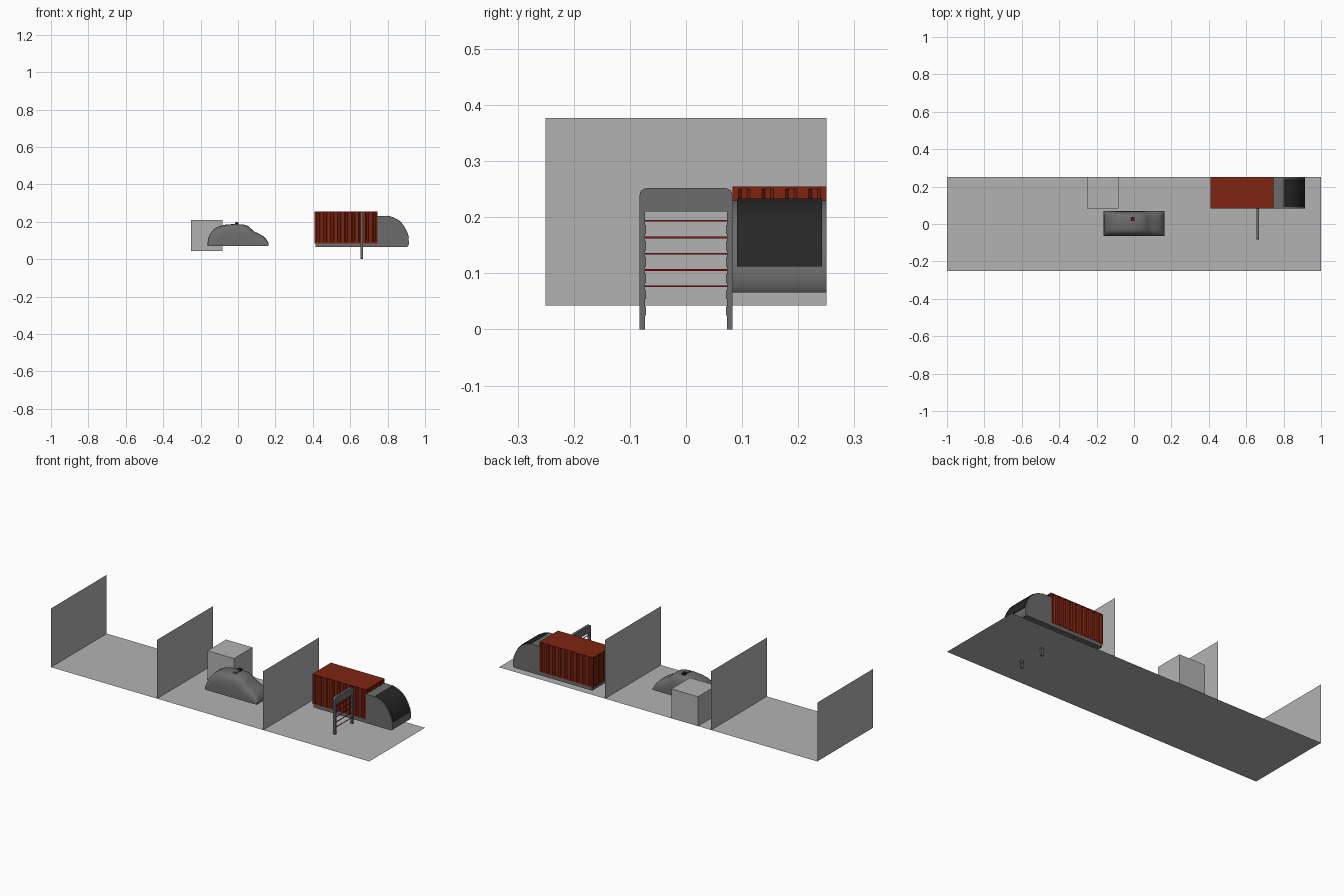
import bpy, bmesh, math
from mathutils import Vector

if "Cube" in bpy.data.objects:
    bpy.data.objects.remove(bpy.data.objects["Cube"])


def material(name, rgb):
    m = bpy.data.materials.new(name)
    m.diffuse_color = (*rgb, 1)
    m.use_nodes = True
    m.node_tree.nodes["Principled BSDF"].inputs["Base Color"].default_value = m.diffuse_color
    return m


LIGHT = material("light grey", (0.45, 0.45, 0.45))
GREY = material("dark grey", (0.15, 0.15, 0.15))
BLACK = material("black glass", (0.02, 0.02, 0.02))
RUST = material("rust red", (0.21, 0.018, 0.006))
RED = material("beam red", (0.32, 0.005, 0.015))


def make(name, verts, faces, mat, smooth=False, bevel=0):
    me = bpy.data.meshes.new(name)
    me.from_pydata([tuple(v) for v in verts], [], faces)
    bm = bmesh.new()
    bm.from_mesh(me)
    bmesh.ops.recalc_face_normals(bm, faces=bm.faces)
    bm.to_mesh(me)
    bm.free()
    me.materials.append(mat)
    ob = bpy.data.objects.new(name, me)
    bpy.context.collection.objects.link(ob)
    if bevel:
        mod = ob.modifiers.new("bevel", "BEVEL")
        mod.width, mod.segments = bevel, 2
        mod.limit_method = 'ANGLE'
        mod.angle_limit = math.radians(40)
    if smooth:
        bpy.ops.object.select_all(action='DESELECT')
        ob.select_set(True)
        bpy.context.view_layer.objects.active = ob
        bpy.ops.object.shade_smooth_by_angle(angle=math.radians(35))
    return ob


def prism(name, pts, lo, hi, axis, mat, **kw):
    """Extrude a 2D outline along an axis: the other two axes take pts in order."""
    def place(p, d):
        v = list(p)
        v.insert(axis, d)
        return v
    n = len(pts)
    verts = [place(p, lo) for p in pts] + [place(p, hi) for p in pts]
    faces = [(i, (i + 1) % n, (i + 1) % n + n, i + n) for i in range(n)]
    faces += [tuple(range(n)), tuple(range(n, 2 * n))]
    return make(name, verts, faces, mat, **kw)


def box(name, x, y, z, mat, **kw):
    return prism(name, [(x[0], y[0]), (x[1], y[0]), (x[1], y[1]), (x[0], y[1])],
                 z[0], z[1], 2, mat, **kw)


FLOOR = 0.043
QUAD = [(0, 1, 2, 3)]

# floor, three dividing walls and the block
make("floor", [(-1, -.25, FLOOR), (1, -.25, FLOOR), (1, .25, FLOOR), (-1, .25, FLOOR)], QUAD, LIGHT)
for i, x in enumerate((-1, -1 / 3, 1 / 3)):
    make(f"wall_{i + 1}", [(x, -.25, FLOOR), (x, .25, FLOOR), (x, .25, .377), (x, -.25, .377)], QUAD, LIGHT)
box("block", (-.25, -.084), (.084, .25), (FLOOR, .21), LIGHT)

# hover car: rounded sections lofted along x
stations = [(-.163, .084), (-.16, .108), (-.15, .135), (-.13, .16), (-.105, .175), (-.07, .184),
            (-.02, .188), (.03, .185), (.055, .177), (.07, .163), (.09, .146), (.11, .137),
            (.135, .123), (.152, .106), (.162, .088), (.163, .078)]
N = 18
verts = []
for x, top in stations:
    for k in range(N + 1):
        c, s = math.cos(math.pi * k / N), math.sin(math.pi * k / N)
        y = .067 * math.copysign(abs(c) ** .5, c)
        verts.append((x, y + .002, .07 + (top - .07) * max(s, 0) ** .6))
row = N + 1
faces = []
for i in range(len(stations) - 1):
    for k in range(N):
        a = i * row + k
        faces.append((a, a + 1, a + 1 + row, a + row))
    faces.append((i * row, i * row + N, (i + 1) * row + N, (i + 1) * row))
faces += [tuple(range(row)), tuple(range((len(stations) - 1) * row, len(stations) * row))]
make("car_body", verts, faces, GREY, smooth=True)

# small lamp on the car roof
box("roof_lamp_bar", (-.015, .002), (-.022, .022), (.184, .192), GREY)
box("roof_lamp_head", (-.017, .004), (.016, .034), (.184, .197), BLACK, bevel=.002)
box("roof_lamp_light", (-.012, -.001), (.019, .031), (.196, .199), RED)

# truck chassis and cab
box("truck_chassis", (.415, .76), (.084, .249), (.066, .092), GREY)
cab = [(.745, .066), (.745, .23), (.80, .23), (.83, .221), (.86, .204), (.88, .183), (.895, .158),
       (.907, .13), (.913, .1), (.913, .078), (.905, .066)]
prism("truck_cab", cab, .083, .25, 1, GREY, smooth=True)

# windscreen: a thin band following the cab curve
band = [Vector(p) for p in cab[2:8]] + [Vector((.911, .112))]
mid = Vector((.80, .11))
outer = [p + (p - mid).normalized() * .003 for p in band]
inner = [p - (p - mid).normalized() * .003 for p in reversed(band)]
prism("windscreen", outer + inner, .091, .242, 1, BLACK, smooth=True)


# container walls: a corrugated outline
def ribbed(a, b, count, depth=.007):
    a, b = Vector(a), Vector(b)
    d = (b - a).normalized()
    inward = Vector((-d.y, d.x)) * depth
    step = (b - a) / count
    out = []
    for i in range(count):
        p = a + step * i
        out += [p + step * .25, p + step * .38 + inward,
                p + step * .62 + inward, p + step * .75]
    return [a] + out


x0, x1, y0, y1 = .409, .747, .083, .25
corners = [(x0, y0), (x1, y0), (x1, y1), (x0, y1)]
outline = []
for i, count in enumerate((9, 4, 9, 4)):
    outline += ribbed(corners[i], corners[(i + 1) % 4], count)
prism("container_walls", outline, .087, .252, 2, RUST)
box("container_roof", (x0, x1), (y0, y1), (.25, .255), RUST)
box("container_base", (x0, x1), (y0, y1), (.085, .092), RUST)

# scanner gate: one arch outline with rounded top corners
right = [(.073, 0), (.083, 0), (.083, .235)]
right += [(.07 + .013 * math.cos(t), .239 + .013 * math.sin(t))
          for t in (math.pi / 8 * k for k in range(1, 5))]
arch = right + [(-y, z) for y, z in reversed(right)] + [(-.073, .21), (.073, .21)]
prism("gate_arch", arch, .655, .669, 0, GREY)

# gate beams with sensor pads on the legs
for i, z in enumerate((.077, .106, .135, .164, .194)):
    box(f"gate_beam_{i + 1}", (.6605, .6635), (-.074, .074), (z - .0015, z + .0015), RED)
for i in range(6):
    z = .033 + i * .029
    for side, s in (("left", -1), ("right", 1)):
        box(f"gate_pad_{side}_{i + 1}", (.657, .667), sorted((s * .071, s * .075)),
            (z - .008, z + .008), GREY)
